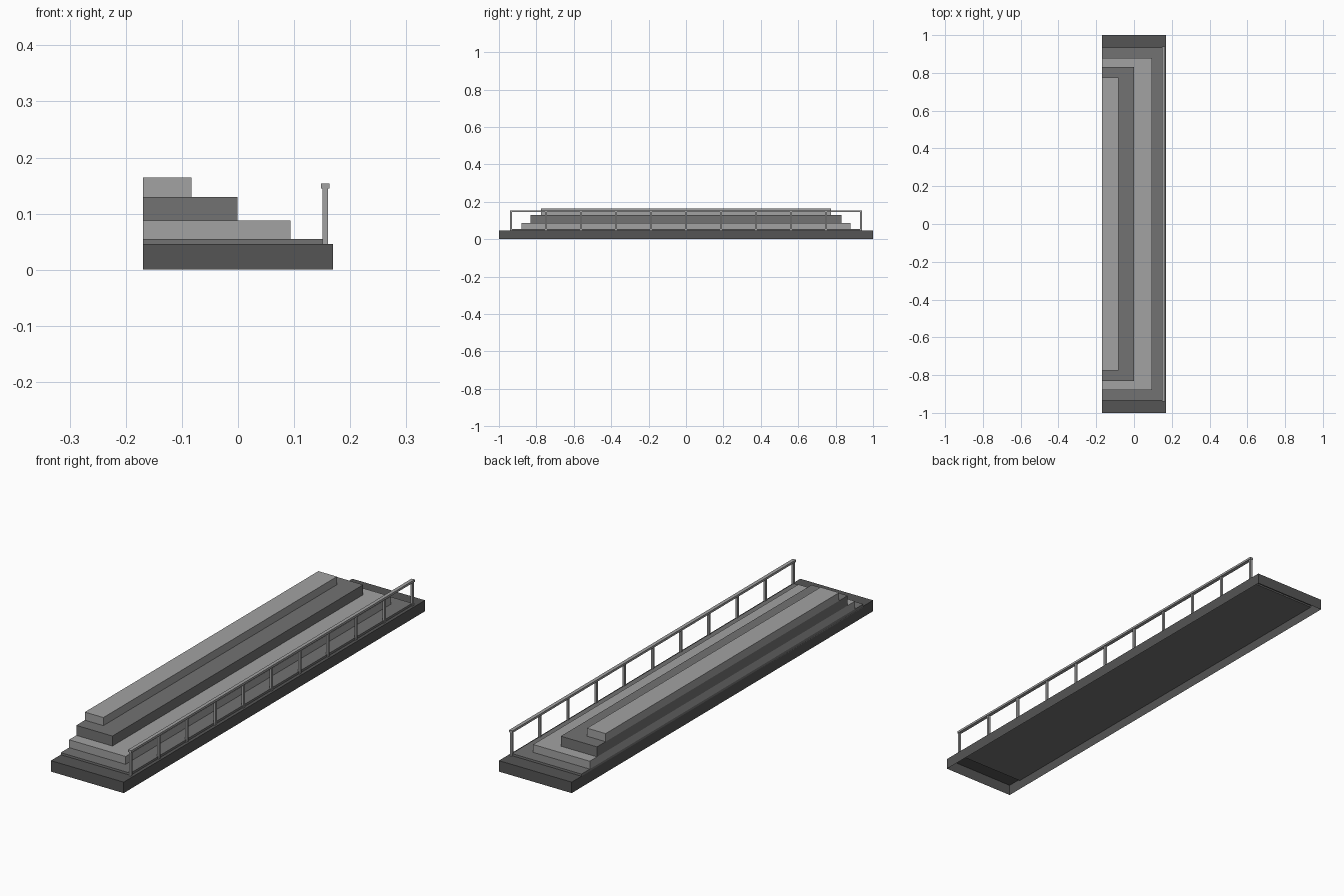
import bpy, bmesh

if "Cube" in bpy.data.objects:
    bpy.data.objects.remove(bpy.data.objects["Cube"])


def material(name, v):
    m = bpy.data.materials.new(name)
    m.diffuse_color = (v, v, v, 1)
    m.use_nodes = True
    m.node_tree.nodes["Principled BSDF"].inputs["Base Color"].default_value = m.diffuse_color
    return m


dark = material("dark_grey", 0.09)
mid = material("mid_grey", 0.17)
light = material("light_grey", 0.36)


def box(name, x, y, z, mat, open_bottom=False):
    """Axis-aligned box from (min, max) pairs, optionally without its underside."""
    bm = bmesh.new()
    bmesh.ops.create_cube(bm, size=1)
    for v in bm.verts:
        v.co = [(a + b) / 2 + c * (b - a) for (a, b), c in zip((x, y, z), v.co)]
    if open_bottom:
        bm.normal_update()
        under = [f for f in bm.faces if f.normal.z < -0.9]
        bmesh.ops.delete(bm, geom=under, context='FACES_ONLY')
    me = bpy.data.meshes.new(name)
    bm.to_mesh(me)
    bm.free()
    me.materials.append(mat)
    ob = bpy.data.objects.new(name, me)
    bpy.context.collection.objects.link(ob)
    return ob


BACK = -0.169

# hollow plinth
box("base", (BACK, 0.169), (-1, 1), (0, 0.046), dark, open_bottom=True)

# stepped tiers, flush at the back: front x, half length, bottom z, top z
tiers = [(0.155, 0.935, 0.040, 0.055, mid),
         (0.094, 0.880, 0.055, 0.088, light),
         (-0.001, 0.832, 0.088, 0.130, mid),
         (-0.083, 0.775, 0.130, 0.164, light)]
for i, (fx, hy, z0, z1, mat) in enumerate(tiers):
    box(f"tier_{i + 1}", (BACK, fx), (-hy, hy), (z0, z1), mat)

# railing along the right edge
box("handrail", (0.148, 0.163), (-0.941, 0.941), (0.145, 0.154), light)
POSTS = 11
for i in range(POSTS):
    y = -0.935 + 1.87 * i / (POSTS - 1)
    box(f"rail_post_{i + 1}", (0.151, 0.160), (y - 0.005, y + 0.005),
        (0.046, 0.146), light)
